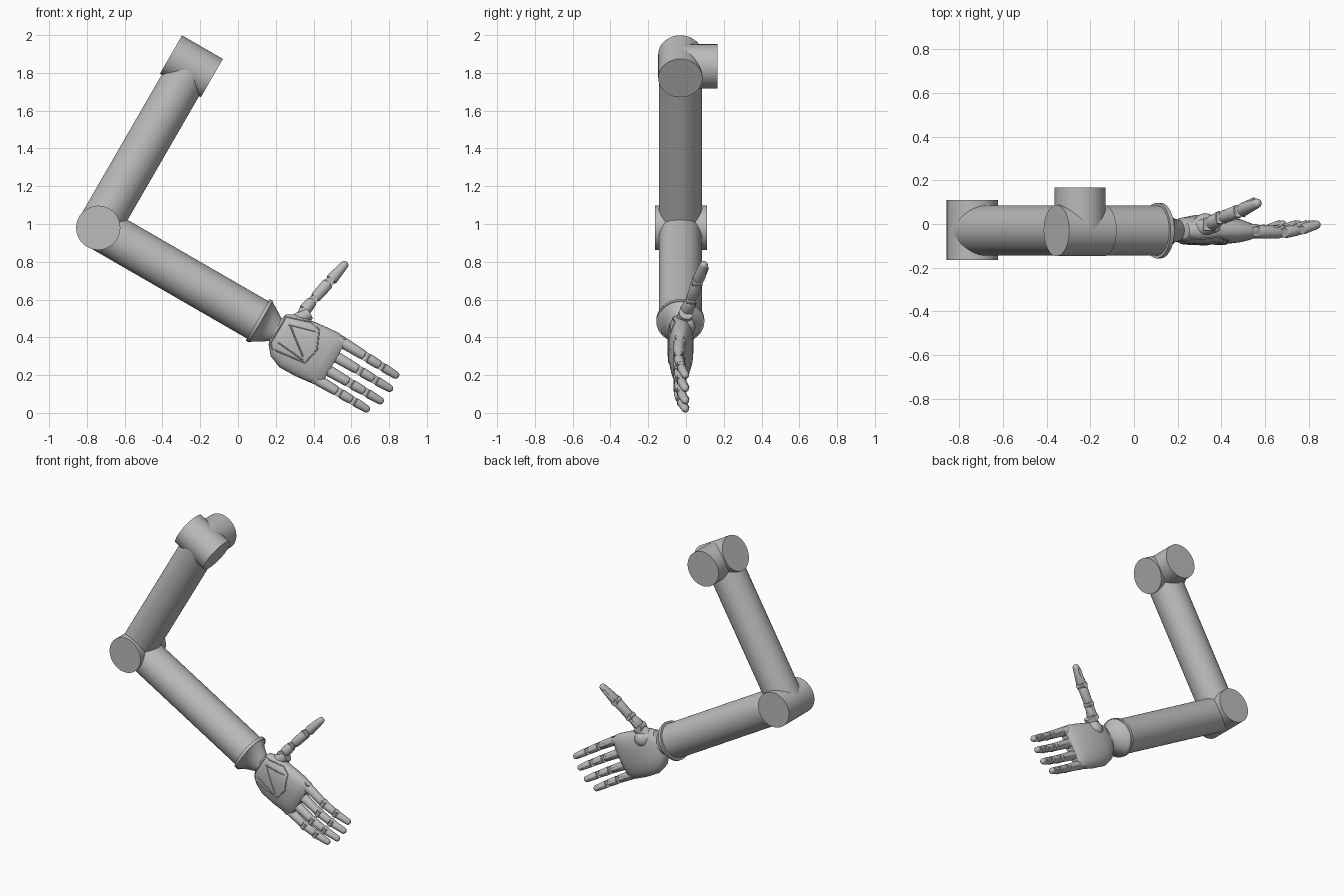
import bpy, bmesh, math
from mathutils import Vector

if "Cube" in bpy.data.objects:
    bpy.data.objects.remove(bpy.data.objects["Cube"], do_unlink=True)

GREY = (0.5, 0.5, 0.5, 1)
metal = bpy.data.materials.new("matte_grey")
metal.use_nodes = True
metal.diffuse_color = GREY
metal.node_tree.nodes["Principled BSDF"].inputs["Base Color"].default_value = GREY

# Arm frame: ALONG runs down the forearm, ACROSS points to the thumb side
ELBOW = Vector((-0.74, 0, 0.98))
ALONG = Vector((math.cos(math.radians(30)), 0, -0.5))
ACROSS = Vector((0.5, 0, math.cos(math.radians(30))))
DEPTH = Vector((0, 1, 0))
MID_Y = -0.03
R = 0.117


def place(u, v, y):
    return ELBOW + ALONG * u + ACROSS * v + DEPTH * y


def loft(name, rings):
    """Skin a list of point rings, cap both ends, smooth all but sharp edges."""
    bm = bmesh.new()
    rows = [[bm.verts.new(p) for p in ring] for ring in rings]
    n = len(rows[0])
    for a, b in zip(rows, rows[1:]):
        for i in range(n):
            j = (i + 1) % n
            bm.faces.new((a[i], a[j], b[j], b[i]))
    bm.faces.new(rows[0])
    bm.faces.new(rows[-1])
    bmesh.ops.recalc_face_normals(bm, faces=bm.faces)
    for f in bm.faces:
        f.smooth = True
    for e in bm.edges:
        e.smooth = e.calc_face_angle(0) < math.radians(38)
    mesh = bpy.data.meshes.new(name)
    bm.to_mesh(mesh)
    bm.free()
    mesh.materials.append(metal)
    obj = bpy.data.objects.new(name, mesh)
    bpy.context.collection.objects.link(obj)
    return obj


def lathe(name, origin, axis, profile, n=24):
    """Revolve (radius, distance) pairs around an axis."""
    axis = axis.normalized()
    s = axis.orthogonal().normalized()
    t = axis.cross(s)
    turn = [2 * math.pi * i / n for i in range(n)]
    return loft(name, [[origin + axis * d + (s * math.cos(a) + t * math.sin(a)) * r
                        for a in turn] for r, d in profile])


def rod(name, p, q, r, n=24):
    return lathe(name, p, q - p, [(r, 0), (r, (q - p).length)], n)


def section(stations, power, n=40):
    """Superellipse rings from (u, centre v, half width, centre y, half depth)."""
    def bend(c):
        return math.copysign(abs(c) ** (2 / power), c)
    turn = [2 * math.pi * i / n for i in range(n)]
    return [[place(u, vc + w * bend(math.cos(a)), yc + h * bend(math.sin(a))) for a in turn]
            for u, vc, w, yc, h in stations]


# Shoulder: two crossed drums
shoulder = ELBOW + ACROSS * 0.987 + DEPTH * MID_Y
rod("shoulder_cross_drum", shoulder - ALONG * 0.125, shoulder + ALONG * 0.125, R, 64)
rod("shoulder_rear_drum", shoulder, shoulder + DEPTH * 0.197, R, 64)

# Upper arm, elbow and forearm
rod("upper_arm", ELBOW + DEPTH * MID_Y, shoulder, 0.114, 64)
rod("elbow_drum", ELBOW - DEPTH * 0.165, ELBOW + DEPTH * 0.11, R, 64)
rod("forearm", ELBOW + DEPTH * MID_Y, place(0.985, 0, MID_Y), 0.114, 64)

# Wrist: flange, scooped cup and ball
rod("wrist_flange", place(0.975, 0, MID_Y), place(0.995, 0, MID_Y), 0.127, 64)
loft("wrist_cup", section([(0.995, 0, 0.123, MID_Y, 0.118), (1.015, 0, 0.11, MID_Y, 0.085),
                           (1.045, 0, 0.092, MID_Y, 0.06), (1.085, 0, 0.066, MID_Y, 0.048)], 2))
lathe("wrist_ball", place(1.04, 0, MID_Y), ALONG,
      [(0.05 * math.sin(math.pi * k / 12), 0.05 - 0.05 * math.cos(math.pi * k / 12))
       for k in range(1, 12)])

# Palm
PALM = [(1.075, 0, 0.045, -0.03, 0.035), (1.09, 0.008, 0.092, -0.03, 0.047),
        (1.13, -0.005, 0.127, -0.03, 0.06), (1.2, -0.012, 0.148, -0.027, 0.068),
        (1.3, -0.005, 0.153, -0.028, 0.066), (1.38, 0.003, 0.152, -0.031, 0.055),
        (1.42, 0.003, 0.146, -0.034, 0.043), (1.438, 0.003, 0.132, -0.035, 0.028)]
POWER = 2.4
loft("palm", section(PALM, POWER))


def back_of_hand(u, v):
    """Point on the back surface of the palm."""
    for a, b in zip(PALM, PALM[1:]):
        if a[0] <= u <= b[0]:
            f = (u - a[0]) / (b[0] - a[0])
            _, vc, w, yc, h = [p + (q - p) * f for p, q in zip(a, b)]
            k = min(0.97, abs(v - vc) / w)
            return place(u, vc + math.copysign(k * w, v - vc),
                         yc - h * (1 - k ** POWER) ** (1 / POWER))


def ridge(name, corners):
    """Thin raised seam following the back of the hand."""
    pts = []
    for (u, v), (s, t) in zip(corners, corners[1:]):
        pts += [back_of_hand(u + (s - u) * k / 8, v + (t - v) * k / 8) for k in range(9)]
    curve = bpy.data.curves.new(name, "CURVE")
    curve.dimensions = "3D"
    curve.bevel_depth = 0.004
    curve.bevel_resolution = 1
    line = curve.splines.new("POLY")
    line.points.add(len(pts) - 1)
    for point, p in zip(line.points, pts):
        point.co = (*p, 1)
    curve.materials.append(metal)
    bpy.context.collection.objects.link(bpy.data.objects.new(name, curve))


ridge("back_panel_rim", [(1.095, -0.07), (1.098, 0.09), (1.225, 0.13), (1.283, 0.116),
                         (1.326, 0.02), (1.305, -0.072), (1.115, -0.095), (1.095, -0.07)])
ridge("back_panel_rib_middle", [(1.136, 0.062), (1.281, -0.05)])
ridge("back_panel_rib_upper", [(1.13, 0.06), (1.27, 0.1)])
ridge("back_panel_rib_lower", [(1.13, -0.05), (1.29, -0.065)])


def digit(name, pts, radii, hinge_axis):
    """Chain of shell segments with hinge barrels and a rounded tip."""
    for k, (p, q) in enumerate(zip(pts, pts[1:])):
        r, e = radii[k], radii[k + 1]
        d = (q - p).length
        last = k == len(pts) - 2
        profile = [(r * 0.6, 0.008), (r * 0.92, 0.013), (r, 0.022)]
        if last:
            profile += [(e * math.cos(a), d + e * math.sin(a))
                        for a in (math.pi * i / 12 for i in range(6))]
        else:
            profile += [(e, d - 0.02), (e * 0.92, d - 0.012), (e * 0.6, d - 0.007)]
        lathe(f"{name}_segment_{k + 1}", p, q - p, profile)
        half = hinge_axis * r * 0.9
        rod(f"{name}_hinge_{k + 1}", p - half, p + half, r * 0.8, 20)
        # Tendon cover on the inner face
        inner = DEPTH * r * 0.72
        rod(f"{name}_tendon_{k + 1}", p.lerp(q, 0.1) + inner, p.lerp(q, 0.85) + inner, r * 0.36, 12)


# Fingers: name, base u, base v, tip u, tip v
for name, u0, v0, u1, v1 in [("index", 1.415, 0.122, 1.753, 0.112),
                             ("middle", 1.42, 0.038, 1.76, 0.035),
                             ("ring", 1.41, -0.045, 1.75, -0.046),
                             ("little", 1.395, -0.116, 1.708, -0.12)]:
    path = [place(u0 + (u1 - u0) * f, v0 + (v1 - v0) * f, y)
            for f, y in [(0, -0.035), (0.46, -0.041), (0.74, -0.028), (1, -0.004)]]
    digit(name + "_finger", path, [0.03, 0.026, 0.024, 0.02], ACROSS)
    # Knuckle housing blending into the palm
    lathe(name + "_knuckle", place(u0 - 0.06, v0 * 0.97, -0.033), ALONG,
          [(0.02, 0), (0.032, 0.02), (0.034, 0.06), (0.03, 0.085), (0.02, 0.095)])

# Thumb with its base pad and swivel
thumb = [Vector(p) for p in [(0.345, 0.0, 0.535), (0.4, 0.028, 0.6),
                             (0.485, 0.06, 0.695), (0.562, 0.094, 0.782)]]
digit("thumb", thumb, [0.034, 0.029, 0.031, 0.022], DEPTH)
rod("thumb_swivel", place(1.15, 0.085, -0.02), place(1.19, 0.165, 0.0), 0.038)
loft("thumb_pad", section([(1.11 + 0.15 * k / 10, 0.08, 0.055 * math.sin(math.pi * k / 10), 0.0,
                            0.05 * math.sin(math.pi * k / 10)) for k in range(1, 10)], 2, 24))
